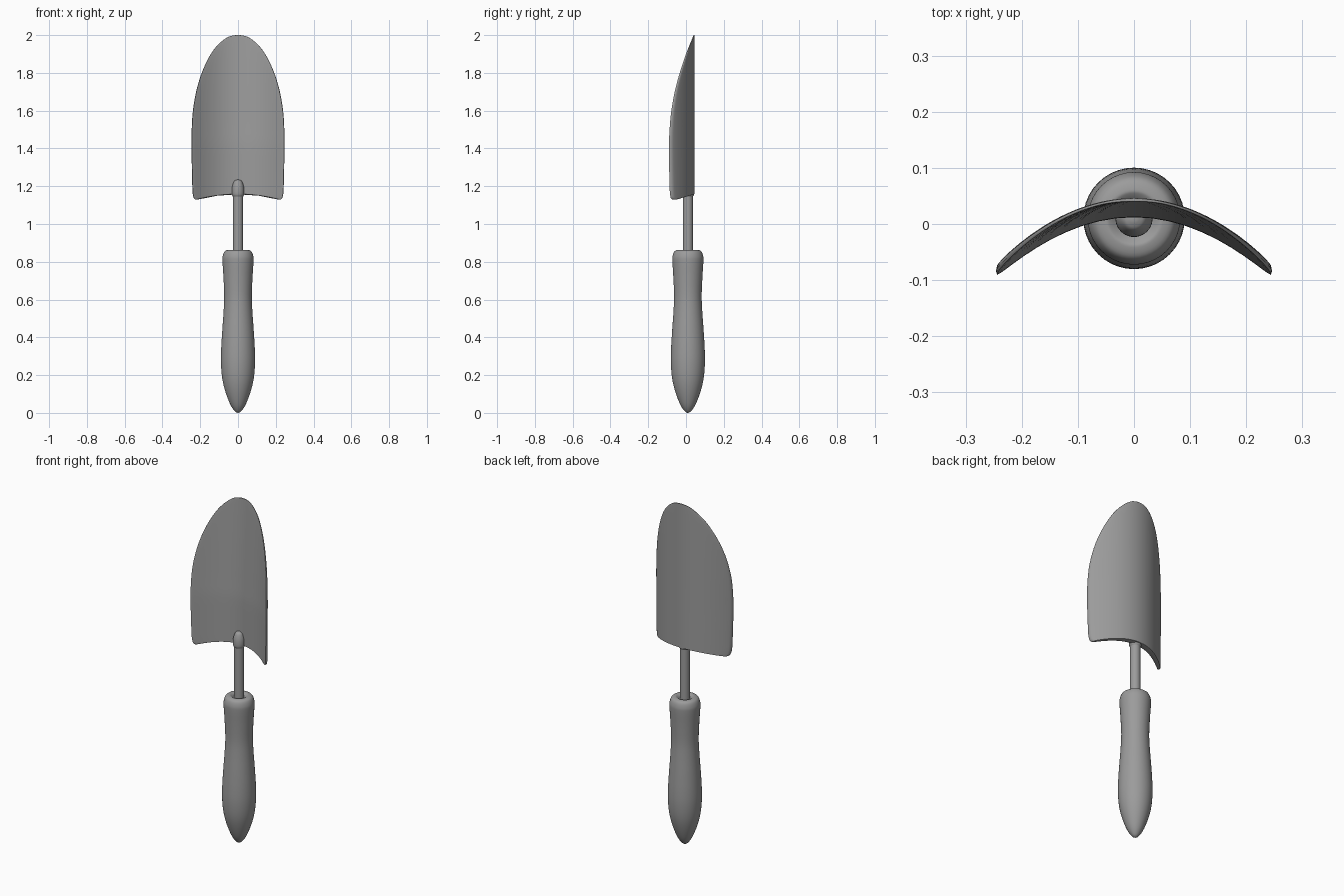
import bpy, bmesh, math
from mathutils import Vector

cube = bpy.data.objects.get("Cube")
if cube:
    bpy.data.objects.remove(cube, do_unlink=True)

AXIS_Y = 0.01      # handle and stem axis
SEGMENTS = 40

grey = bpy.data.materials.new("plain grey")
grey.use_nodes = True
COLOUR = (0.33, 0.33, 0.33, 1)
grey.diffuse_color = COLOUR
grey.node_tree.nodes["Principled BSDF"].inputs["Base Color"].default_value = COLOUR


def smooth_path(points, steps=4):
    """Catmull-Rom curve through the given points."""
    p = [Vector(q) for q in points]
    p = [p[0]] + p + [p[-1]]
    out = []
    for a, b, c, d in zip(p, p[1:], p[2:], p[3:]):
        for i in range(steps):
            t = i / steps
            out.append(0.5 * (2 * b + (c - a) * t + (2 * a - 5 * b + 4 * c - d) * t * t
                              + (3 * b - a - 3 * c + d) * t ** 3))
    return out + [p[-1]]


def loft(name, rings):
    """Skin closed rings of equal length and cap both ends."""
    bm = bmesh.new()
    loops = [[bm.verts.new(co) for co in ring] for ring in rings]
    n = len(loops[0])
    for low, high in zip(loops, loops[1:]):
        for i in range(n):
            j = (i + 1) % n
            bm.faces.new((low[i], low[j], high[j], high[i]))
    bm.faces.new(loops[0][::-1])
    bm.faces.new(loops[-1])
    bmesh.ops.recalc_face_normals(bm, faces=bm.faces)
    mesh = bpy.data.meshes.new(name)
    bm.to_mesh(mesh)
    bm.free()
    mesh.materials.append(grey)
    obj = bpy.data.objects.new(name, mesh)
    bpy.context.collection.objects.link(obj)
    bpy.ops.object.select_all(action='DESELECT')
    obj.select_set(True)
    bpy.context.view_layer.objects.active = obj
    bpy.ops.object.shade_smooth_by_angle(angle=math.radians(50))
    return obj


def lathe(name, profile):
    """Turn a (radius, height) profile about the tool axis."""
    angles = [2 * math.pi * i / SEGMENTS for i in range(SEGMENTS)]
    return loft(name, [[(r * math.cos(a), AXIS_Y + r * math.sin(a), z) for a in angles]
                       for r, z in profile])


# Turned grip with a shallow recess around the stem
lathe("handle", smooth_path([
    (0.002, 0), (0.018, 0.01), (0.041, 0.045), (0.066, 0.11), (0.083, 0.18),
    (0.09, 0.26), (0.089, 0.34), (0.083, 0.44), (0.076, 0.54), (0.073, 0.62),
    (0.077, 0.72), (0.082, 0.8), (0.081, 0.83), (0.071, 0.855), (0.052, 0.863),
    (0.042, 0.86), (0.03, 0.85)]))

# Stem and its domed end in front of the blade
lathe("stem", [(0.027, 0.84), (0.027, 1.16)])
lathe("stem_end", smooth_path([
    (0.027, 1.145), (0.032, 1.155), (0.033, 1.175), (0.03, 1.2),
    (0.021, 1.225), (0.01, 1.233), (0.001, 1.235)]))

# Curved blade: half width by height, thinning towards the tip
outline = smooth_path([
    (0.215, 1.128), (0.23, 1.132), (0.238, 1.15), (0.242, 1.2), (0.246, 1.4),
    (0.244, 1.53), (0.236, 1.62), (0.217, 1.72), (0.186, 1.815), (0.144, 1.9),
    (0.1, 1.955), (0.055, 1.989), (0.025, 1.998), (0.003, 2.0)])
COLUMNS = 48
rings = []
for row, (width, z) in enumerate(outline):
    rise = max(0, (2.0 - z) / 0.87)
    thick = 0.006 + 0.028 * min(1, rise * 1.5)
    round_off = min(1, 0.45 + 0.2 * row)       # softened lower rim
    fade = max(0, 1 - (z - 1.128) / 0.4)       # arched lower edge dies out upwards
    ring = []
    for i in range(COLUMNS):
        a = 2 * math.pi * i / COLUMNS
        x = width * math.cos(a)
        side = math.copysign(abs(math.sin(a)) ** 0.35, math.sin(a)) if i % (COLUMNS // 2) else 0
        middle = 0.046 - 1.87 * x * x - thick / 2
        arch = fade * max(0, 0.029 - 0.6 * x * x)
        ring.append((x, middle + side * round_off * thick / 2, z + arch))
    rings.append(ring)
loft("blade", rings)
